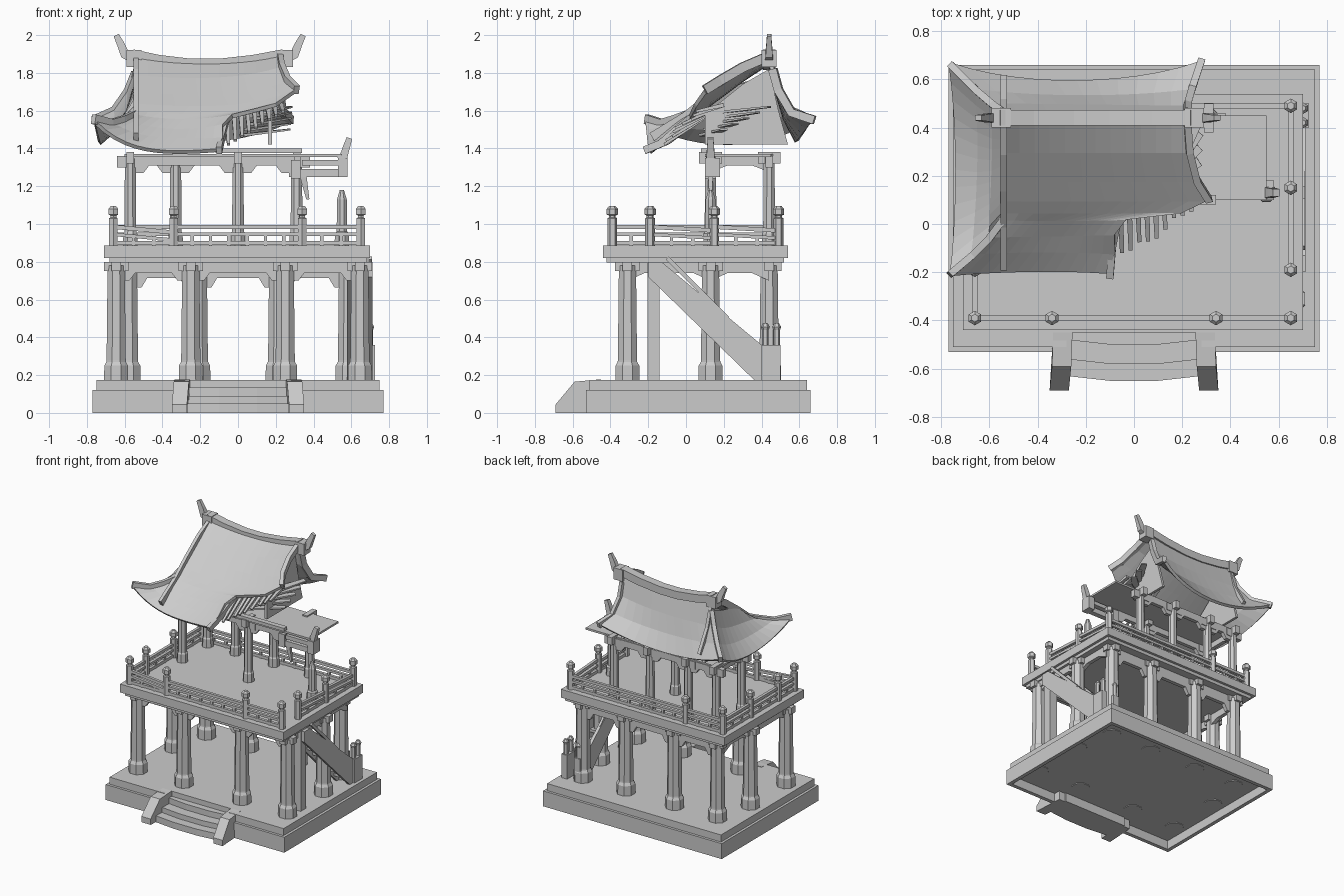
import bpy, bmesh, math, random
from mathutils import Vector, Matrix

random.seed(4)
if "Cube" in bpy.data.objects:
    bpy.data.objects.remove(bpy.data.objects["Cube"], do_unlink=True)

stone = bpy.data.materials.new("plain_grey")
stone.use_nodes = True
grey = (0.6, 0.6, 0.6, 1)
stone.diffuse_color = grey
stone.node_tree.nodes["Principled BSDF"].inputs["Base Color"].default_value = grey


def finish(name, bm):
    bmesh.ops.recalc_face_normals(bm, faces=bm.faces)
    mesh = bpy.data.meshes.new(name)
    bm.to_mesh(mesh)
    bm.free()
    mesh.materials.append(stone)
    obj = bpy.data.objects.new(name, mesh)
    bpy.context.collection.objects.link(obj)
    return obj


def box(name, x0, x1, y0, y1, z0, z1):
    bm = bmesh.new()
    size = Matrix.Diagonal((x1 - x0, y1 - y0, z1 - z0, 1))
    mid = Matrix.Translation(((x0 + x1) / 2, (y0 + y1) / 2, (z0 + z1) / 2))
    bmesh.ops.create_cube(bm, size=1, matrix=mid @ size)
    return finish(name, bm)


def prism(name, pts, axis, lo, hi):
    """Extrude a flat outline along one axis; pts hold the other two coordinates."""
    bm = bmesh.new()
    verts = []
    for a, b in pts:
        co = [a, b]
        co.insert(axis, lo)
        verts.append(bm.verts.new(co))
    face = bm.faces.new(verts)
    out = bmesh.ops.extrude_face_region(bm, geom=[face])["geom"]
    move = Vector([hi - lo if i == axis else 0 for i in range(3)])
    bmesh.ops.translate(bm, verts=[v for v in out if isinstance(v, bmesh.types.BMVert)], vec=move)
    return finish(name, bm)


def loft(name, loops):
    bm = bmesh.new()
    loops = [[bm.verts.new(p) for p in loop] for loop in loops]
    n = len(loops[0])
    for a, b in zip(loops, loops[1:]):
        for i in range(n):
            bm.faces.new((a[i], a[(i + 1) % n], b[(i + 1) % n], b[i]))
    bm.faces.new(loops[0])
    bm.faces.new(loops[-1])
    return finish(name, bm)


def turned(name, x, y, rings, sides=8):
    """Faceted column from (height, radius) rings."""
    turns = [(i + .5) * math.tau / sides for i in range(sides)]
    return loft(name, [[(x + r * math.cos(t), y + r * math.sin(t), z) for t in turns] for z, r in rings])


def sweep(name, pts, w, h, taper=1):
    """Square timber along a path."""
    pts = [Vector(p) for p in pts]
    span = pts[-1] - pts[0]
    side = Vector((-span.y, span.x, 0)).normalized()
    loops = []
    for i, p in enumerate(pts):
        t = (pts[min(i + 1, len(pts) - 1)] - pts[max(i - 1, 0)]).normalized()
        up = t.cross(side).normalized()
        k = (1 + (taper - 1) * i / (len(pts) - 1)) / 2
        loops.append([p + side * a * w * k + up * b * h * k
                      for a, b in ((-1, -1), (1, -1), (1, 1), (-1, 1))])
    return loft(name, loops)


def roof_patch(name, inward, rows, n=12):
    """Rows of (start, end, middle height, inward bow) that curl up at both ends."""
    bm = bmesh.new()
    grid = []
    for a, b, zm, bow in rows:
        row = []
        for i in range(n + 1):
            s = i / n
            wa, wb = (1 - s) ** 4, s ** 4
            p = Vector(a).lerp(Vector(b), s) + Vector(inward) * bow * (1 - wa - wb)
            p.z = zm + (a[2] - zm) * wa + (b[2] - zm) * wb
            row.append(bm.verts.new(p))
        grid.append(row)
    for a, b in zip(grid, grid[1:]):
        for i in range(n):
            bm.faces.new((a[i], a[i + 1], b[i + 1], b[i]))
    mod = finish(name, bm).modifiers.new("thickness", "SOLIDIFY")
    mod.thickness = .022
    mod.offset = 0


# Hollow plinth with a notch for the steps
box("plinth_back", -.77, .77, .63, .66, 0, .12)
box("plinth_floor", -.75, .75, -.45, .64, .07, .175)
for s in (-1, 1):
    box("plinth_side", s * .755 - .015, s * .755 + .015, -.5, .63, 0, .12)
    box("plinth_front", s * .525 - .245, s * .525 + .245, -.53, -.5, 0, .12)
    box("plinth_floor_front", s * .515 - .235, s * .515 + .235, -.51, -.45, .07, .175)

# Entrance steps and flared cheek walls
for y, z in ((-.65, .05), (-.58, .09), (-.5, .135)):
    prism("entrance_step", [(-.28, y + .02), (-.1, y), (.1, y), (.28, y + .02), (.28, -.44), (-.28, -.44)],
          2, z - .05, z)
for s in (-1, 1):
    cheek = [(-.69, 0, .31), (-.69, .045, .31), (-.59, .165, .3), (-.45, .178, .295), (-.45, 0, .295)]
    loft("step_cheek", [[(s * (x + d), y, z) for y, z, x in cheek] for d in (-.04, .04)])

# Ground storey columns with brackets
ground = [(x, -.31) for x in (-.645, -.25, .25, .645)]
ground += [(-.645, .13), (.645, .13)] + [(x, .44) for x in (-.58, -.21, .21, .58)]
for x, y in ground:
    turned("ground_column", x, y, [(.065, .07), (.25, .068), (.27, .056), (.28, .055), (.78, .049)])
    box("column_bracket_x", x - .065, x + .065, y - .025, y + .025, .75, .8)
    box("column_bracket_y", x - .025, x + .025, y - .065, y + .065, .75, .8)


def beam_x(name, x0, x1, y, z0, z1, drop):
    """Beam with sloped brackets at both ends."""
    g = .1
    prism(name, [(x0, z1), (x1, z1), (x1, z0 - drop), (x1 - g * .7, z0 - drop), (x1 - g, z0),
                 (x0 + g, z0), (x0 + g * .7, z0 - drop), (x0, z0 - drop)], 1, y - .015, y + .015)


def beam_y(name, x, y0, y1, z0, z1, drop):
    g = .09
    prism(name, [(y0, z1), (y1, z1), (y1, z0 - drop), (y1 - g, z0), (y0 + g, z0), (y0, z0 - drop)],
          0, x - .015, x + .015)


for a, b in ((-.645, -.25), (-.25, .25), (.25, .645)):
    beam_x("front_ground_beam", a, b, -.31, .74, .8, .04)
for a, b in ((-.58, -.21), (-.21, .21), (.21, .58)):
    beam_x("back_ground_beam", a, b, .44, .715, .8, .05)
for s in (-1, 1):
    beam_y("side_ground_beam", s * .645, -.31, .13, .74, .8, .04)
    beam_y("side_ground_beam", s * .62, .13, .44, .74, .8, .04)

# Balcony floor
box("balcony_under_lip", -.68, .68, -.42, .52, .795, .825)
box("balcony_floor", -.71, .7, -.44, .54, .82, .885)


# Railing
def rail(a, b, droop=0):
    a, b = Vector((*a, 0)), Vector((*b, 0))
    for z, h in ((.985, .022), (.945, .018), (.9, .022)):
        sweep("rail_bar", [a + Vector((0, 0, z)), b + Vector((0, 0, z - droop * (z > .91)))], .022, h)
    n = max(2, round((b - a).length / .1))
    for i in range(1, n):
        p = a.lerp(b, i / n)
        box("baluster", p.x - .009, p.x + .009, p.y - .009, p.y + .009, .885, .945 - droop * i / n)


posts = [(x, -.39) for x in (-.66, -.34, .34, .65)] + [(x, .49) for x in (-.66, -.34, .65)]
posts += [(x, y) for x in (-.66, .65) for y in (-.19, .15)]
for x, y in posts:
    turned("rail_post", x, y, [(.88, .026), (1.03, .026), (1.035, .018), (1.045, .018),
                               (1.05, .03), (1.08, .03), (1.095, .016)], 6)
for y in (-.39, .49):
    rail((-.66, y), (-.34, y), .03 if y < 0 else 0)
    rail((-.34, y), (.34, y))
    rail((.34, y), (.65, y))
for y0, y1 in ((-.39, -.19), (-.19, .15), (.15, .49)):
    rail((-.66, y0), (-.66, y1))
    if y0 > -.3:
        rail((.65, y0), (.65, y1), .02)

# Side stair
for x in (.59, .7):
    prism("stair_stringer", [(-.2, .8), (-.13, .8), (.4, .36), (.42, .175), (.36, .175), (-.2, .72)],
          0, x - .012, x + .012)
    box("stair_newel", x - .025, x + .025, .4, .5, .17, .36)
    for y in (.42, .48):
        turned("newel_peg", x, y, [(.35, .018), (.44, .018), (.455, .024), (.475, .012)], 6)
    sweep("stair_handrail", [(x, -.1, .82), (x, .22, .5)], .018, .022)
for i in range(8):
    y = .36 - .066 * i
    box("stair_tread", .6, .69, y - .04, y + .04, .23 + .066 * i, .25 + .066 * i)
box("stair_post", .615, .685, -.205, -.14, .17, .82)

# Upper storey columns
upper = [(-.57, .13), (0, .13), (-.57, .44), (-.33, .44), (0, .44), (.31, .44)]
for x, y in upper:
    turned("upper_column", x, y, [(.88, .042), (.95, .04), (.96, .034), (1.37, .031)])
    box("upper_bracket", x - .07, x + .07, y - .02, y + .02, 1.3, 1.36)
    box("upper_bracket_cross", x - .02, x + .02, y - .06, y + .06, 1.32, 1.38)
turned("broken_column", .55, .13, [(.88, .042), (.95, .04), (.96, .03), (1.13, .028), (1.18, .012)])

# Upper beams and ceiling
for a, b in ((-.57, 0), (0, .3)):
    beam_x("front_upper_beam", a, b, .13, 1.31, 1.36, .04)
for a, b in ((-.57, -.33), (-.33, 0), (0, .31)):
    beam_x("back_upper_beam", a, b, .44, 1.31, 1.36, .04)
beam_y("left_upper_beam", -.57, .13, .44, 1.31, 1.36, .035)
box("broken_beam_lower", .27, .56, .11, .15, 1.25, 1.29)
box("broken_beam_upper", .34, .55, .1, .16, 1.31, 1.34)
box("broken_beam_block", .28, .33, .1, .16, 1.24, 1.34)
box("beam_end_bracket", .53, .58, .1, .18, 1.25, 1.35)
sweep("beam_end_horn", [(.53, .13, 1.345), (.56, .13, 1.36), (.575, .13, 1.41), (.59, .13, 1.455)], .05, .05, .6)
sweep("hanging_splinter", [(.34, .13, 1.28), (.37, .13, 1.13)], .03, .04, .4)
box("ceiling", -.6, .55, .1, .45, 1.355, 1.37)

# Roof surfaces: long front slope with a broken edge, back slope, left skirt
roof_patch("roof_front", (0, 1, 0), [
    ((-.54, .44, 1.89), (.22, .44, 1.89), 1.85, 0), ((-.54, .3, 1.78), (.22, .3, 1.82), 1.76, 0),
    ((-.54, .18, 1.69), (.25, .18, 1.74), 1.67, 0), ((-.54, .1, 1.63), (.3, .1, 1.7), 1.61, 0),
    ((-.54, .05, 1.59), (.2, .05, 1.63), 1.57, 0), ((-.54, .02, 1.57), (-.03, .02, 1.57), 1.545, 0),
    ((-.6, -.05, 1.55), (-.08, -.04, 1.52), 1.49, 0), ((-.67, -.12, 1.53), (-.08, -.12, 1.45), 1.44, .01),
    ((-.76, -.21, 1.54), (-.11, -.2, 1.39), 1.375, .015)])
hip = [(-.54, .46, 1.8), (-.58, .49, 1.7), (-.65, .55, 1.6), (-.76, .66, 1.55)]
roof_patch("roof_back", (0, -1, 0), [
    ((-.54, .44, 1.89), (.22, .44, 1.89), 1.85, 0), (hip[1], (.22, .48, 1.72), 1.68, 0),
    (hip[2], (.23, .55, 1.6), 1.55, .03), (hip[3], (.28, .67, 1.55), 1.42, .09)])
roof_patch("roof_left_skirt", (1, 0, 0), [
    ((-.54, .02, 1.57), hip[0], 1.74, 0), ((-.6, -.05, 1.55), hip[1], 1.6, .01),
    ((-.67, -.12, 1.53), hip[2], 1.5, .02), ((-.76, -.21, 1.54), hip[3], 1.41, .03)])
for x in (-.53, .17):
    prism("gable_wall", [(.1, 1.42), (.54, 1.42), (.49, 1.6), (.44, 1.82), (.3, 1.74), (.1, 1.58)],
          0, x - .01, x + .01)

# Ridge, end blocks and horns
sweep("main_ridge", [(-.56, .44, 1.895), (-.42, .44, 1.865), (-.25, .44, 1.845), (-.1, .44, 1.845),
                     (.08, .44, 1.865), (.24, .44, 1.895)], .065, .06)
for x, s in ((-.55, -1), (.25, 1)):
    box("ridge_end_block", x - .04, x + .04, .4, .48, 1.83, 1.92)
    sweep("ridge_horn", [(x, .44, 1.88), (x + s * .05, .44, 1.9), (x + s * .07, .44, 1.95),
                         (x + s * .095, .44, 2)], .045, .06, .5)

# Verge and hip timbers
sweep("left_verge", [(-.54, .46, 1.88), (-.54, .3, 1.8), (-.54, .15, 1.69), (-.54, 0, 1.57),
                     (-.54, -.18, 1.46)], .025, .05)
sweep("left_verge_back", [(-.54, .44, 1.87), (-.54, .5, 1.68), (-.54, .6, 1.51)], .025, .04)
sweep("right_verge", [(.22, .44, 1.89), (.23, .3, 1.83), (.26, .18, 1.76), (.31, .1, 1.71)], .03, .05)
sweep("front_left_hip", [(-.54, .02, 1.58), (-.6, -.06, 1.55), (-.67, -.13, 1.53), (-.765, -.21, 1.555)], .03, .05)
sweep("back_left_hip", hip, .03, .045)
sweep("back_right_hip", [(.22, .46, 1.82), (.22, .49, 1.71), (.24, .56, 1.59), (.28, .68, 1.55)], .03, .045)

# Torn roof boards and rafters
sweep("torn_edge_rafter", [(-.06, .06, 1.56), (-.09, -.1, 1.44), (-.1, -.22, 1.39)], .03, .04)
for i in range(9):
    x = -.06 + i * .036
    end = -.1 + .017 * i + random.uniform(-.03, .03)
    sweep("broken_rafter", [(x, .2, 1.63), (x + .01, end, 1.42 + .022 * i)], .028, .022, .6)
for i in range(5):
    z = 1.47 + .03 * i
    sweep("loose_board", [(.02 + .03 * i, .1 + .02 * i, z), (.27, .2 + .06 * i, z + .03)], .07, .015, .6)
box("eave_purlin", -.12, .34, .08, .12, 1.375, 1.4)
